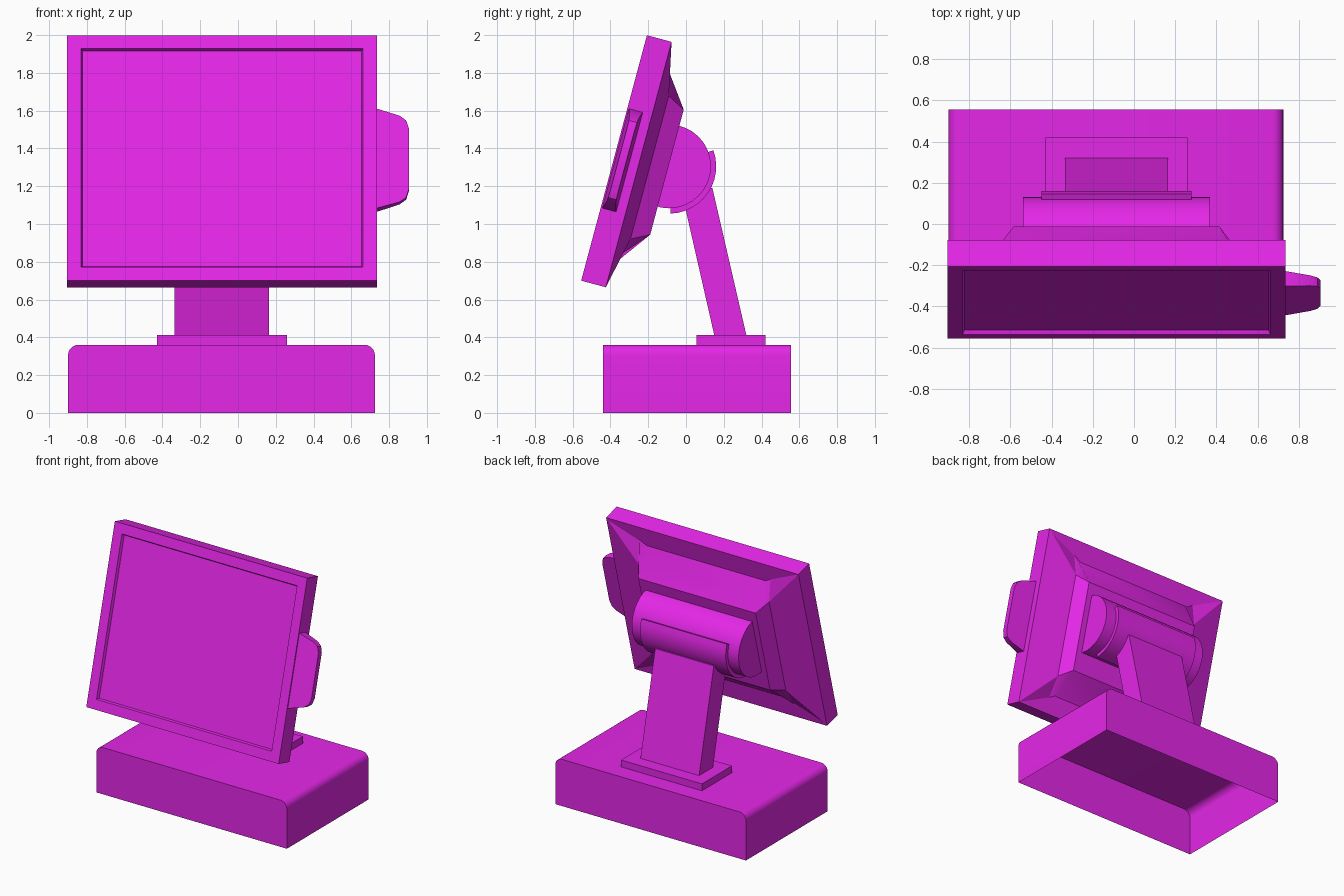
import bpy, bmesh, math

if "Cube" in bpy.data.objects:
    bpy.data.objects.remove(bpy.data.objects["Cube"])

mat = bpy.data.materials.new("magenta")
mat.diffuse_color = (0.78, 0.02, 0.8, 1)
mat.use_nodes = True
mat.node_tree.nodes["Principled BSDF"].inputs["Base Color"].default_value = mat.diffuse_color

TILT = math.radians(15)
S, C = math.sin(TILT), math.cos(TILT)


def tilted(u, n):
    """Screen frame: u runs up the panel, n runs back from its front face."""
    return (-0.555 + u * S + n * C, 0.70 + u * C - n * S)


def finish(name, bm, smooth=None):
    bmesh.ops.recalc_face_normals(bm, faces=bm.faces)
    me = bpy.data.meshes.new(name)
    bm.to_mesh(me)
    bm.free()
    me.materials.append(mat)
    ob = bpy.data.objects.new(name, me)
    bpy.context.collection.objects.link(ob)
    if smooth:
        bpy.ops.object.select_all(action='DESELECT')
        bpy.context.view_layer.objects.active = ob
        ob.select_set(True)
        bpy.ops.object.shade_smooth_by_angle(angle=math.radians(smooth))
    return ob


def loft(sections):
    """Skin a row of equal-length closed loops and cap both ends."""
    bm = bmesh.new()
    loops = [[bm.verts.new(p) for p in s] for s in sections]
    for a, b in zip(loops, loops[1:]):
        for i in range(len(a)):
            j = (i + 1) % len(a)
            bm.faces.new((a[i], a[j], b[j], b[i]))
    bm.faces.new(loops[0])
    bm.faces.new(loops[-1])
    return bm


def prism(profile, x0, x1):
    """Extrude a (y, z) profile along x."""
    return loft([[(x, y, z) for y, z in profile] for x in (x0, x1)])


def arc(cy, cz, r, a0, a1, steps):
    return [(cy + r * math.cos(math.radians(a0 + (a1 - a0) * i / steps)),
             cz + r * math.sin(math.radians(a0 + (a1 - a0) * i / steps)))
            for i in range(steps + 1)]


# base: open-bottomed shell with rounded left and right top edges
outline = [(-0.9, 0)] + arc(-0.845, 0.305, 0.055, 180, 90, 6) \
    + arc(0.67, 0.305, 0.055, 90, 0, 6) + [(0.725, 0)]
bm = loft([[(x, y, z) for x, z in outline] for y in (-0.44, 0.555)])
bmesh.ops.recalc_face_normals(bm, faces=bm.faces)
bottom = [f for f in bm.faces if f.normal.z < -0.9]
bmesh.ops.delete(bm, geom=bottom, context='FACES')
finish("base", bm, 35)

# foot plate and leaning arm
finish("foot_plate", prism([(0.055, 0.355), (0.42, 0.355), (0.42, 0.413), (0.055, 0.413)],
                           -0.43, 0.26))
finish("arm", prism([(0.15, 0.41), (0.32, 0.41), (0.14, 1.19), (-0.03, 1.20)],
                    -0.335, 0.165))

# hinge barrel and the curved cover wrapped around it
HY, HZ = -0.09, 1.305
finish("hinge_barrel", prism(arc(HY, HZ, 0.222, 0, 348.75, 31), -0.54, 0.37), 35)
cover = arc(HY, HZ, 0.25, 20, -88, 12) + arc(HY, HZ, 0.215, -88, 20, 12)
finish("hinge_cover", prism(cover, -0.45, 0.28), 35)

# screen panel with a recessed display
bm = prism([tilted(0, 0), tilted(1.345, 0), tilted(1.345, 0.135), tilted(0, 0.135)],
           -0.905, 0.735)
bmesh.ops.recalc_face_normals(bm, faces=bm.faces)
front = [f for f in bm.faces if f.normal.y < -0.9]
bmesh.ops.inset_region(bm, faces=front, thickness=0.104)
bmesh.ops.inset_region(bm, faces=front, thickness=0.012, depth=-0.02)
finish("screen_panel", bm)

# rear housing: raised centre block flaring down to the panel's side edges
CX = -0.085
flare = [(0.82, 0.0, 1.345, 0.0, 0.0), (0.56, 0.11, 1.235, 0.06, 0.17),
         (0.50, 0.145, 1.20, 0.155, 0.185)]
sections = []
for side in (-1, 1):
    for half, u0, u1, depth, slope in (flare if side < 0 else flare[::-1]):
        pts = [(u0, 0.13), (u0 + slope, 0.135 + depth),
               (u1 - slope, 0.135 + depth), (u1, 0.13)]
        sections.append([(CX + side * half, *tilted(u, n)) for u, n in pts])
finish("rear_housing", loft(sections), 20)

# card reader on the right edge, thinning slightly outwards
reader = [(0.70, 0.395), (0.735, 0.40), (0.855, 0.437), (0.89, 0.462), (0.905, 0.51),
          (0.905, 0.84), (0.89, 0.885), (0.855, 0.91), (0.735, 0.945), (0.70, 0.95)]
sections = []
for n, direction in ((0.005, 1), (0.088, -1)):
    sections.append([(x, *tilted(u, n + direction * 0.1 * (x - 0.70))) for x, u in reader])
finish("card_reader", loft(sections), 35)
